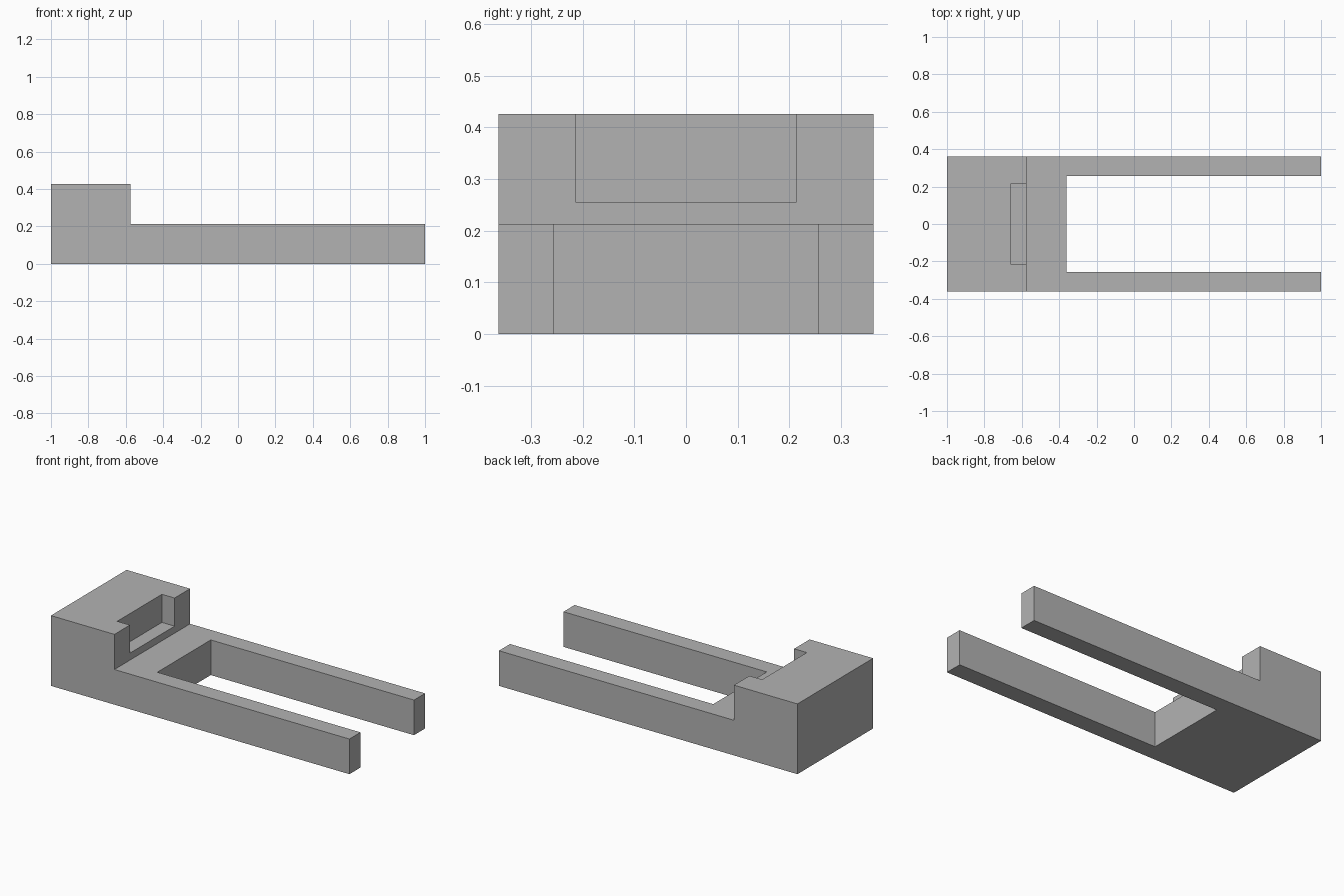
import bpy
import bmesh

if "Cube" in bpy.data.objects:
    bpy.data.objects.remove(bpy.data.objects["Cube"], do_unlink=True)

grey = bpy.data.materials.new("plain grey")
grey.use_nodes = True
grey.diffuse_color = (0.45, 0.45, 0.45, 1)
grey.node_tree.nodes["Principled BSDF"].inputs["Base Color"].default_value = grey.diffuse_color

HALF_WIDTH = 0.362
U = 2 / 47  # design unit


def prism(name, profile, half_width):
    """Extrude an x-z profile symmetrically across y."""
    bm = bmesh.new()
    face = bm.faces.new([bm.verts.new((x, -half_width, z)) for x, z in profile])
    side = bmesh.ops.extrude_face_region(bm, geom=[face])["geom"]
    moved = [v for v in side if isinstance(v, bmesh.types.BMVert)]
    bmesh.ops.translate(bm, verts=moved, vec=(0, 2 * half_width, 0))
    bmesh.ops.recalc_face_normals(bm, faces=bm.faces)
    mesh = bpy.data.meshes.new(name)
    bm.to_mesh(mesh)
    bm.free()
    mesh.materials.append(grey)
    obj = bpy.data.objects.new(name, mesh)
    bpy.context.collection.objects.link(obj)
    return obj


def cut(target, name, x0, x1, z0, z1, half_width):
    """Subtract a box from the target, keeping the box as a hidden helper."""
    cutter = prism(name, [(x0, z0), (x1, z0), (x1, z1), (x0, z1)], half_width)
    mod = target.modifiers.new(name, "BOOLEAN")
    mod.operation = "DIFFERENCE"
    mod.solver = "EXACT"
    mod.object = cutter
    bpy.ops.object.select_all(action="DESELECT")
    bpy.context.view_layer.objects.active = target
    target.select_set(True)
    bpy.ops.object.modifier_apply(modifier=mod.name)
    bpy.data.objects.remove(cutter, do_unlink=True)


# Stepped body: tall block at one end, low bar along the rest
block_x = -1 + 10 * U
body = prism("forked_bracket", [
    (-1, 0), (1, 0), (1, 5 * U), (block_x, 5 * U), (block_x, 10 * U), (-1, 10 * U),
], HALF_WIDTH)

# Open slot that leaves the two prongs
cut(body, "fork_slot", -1 + 15 * U, 1.2, -0.1, 0.3, 0.256)

# Shallow recess in the inner face of the tall block
cut(body, "block_recess", block_x - 2 * U, block_x + 0.1, 6 * U, 0.6, 0.214)
